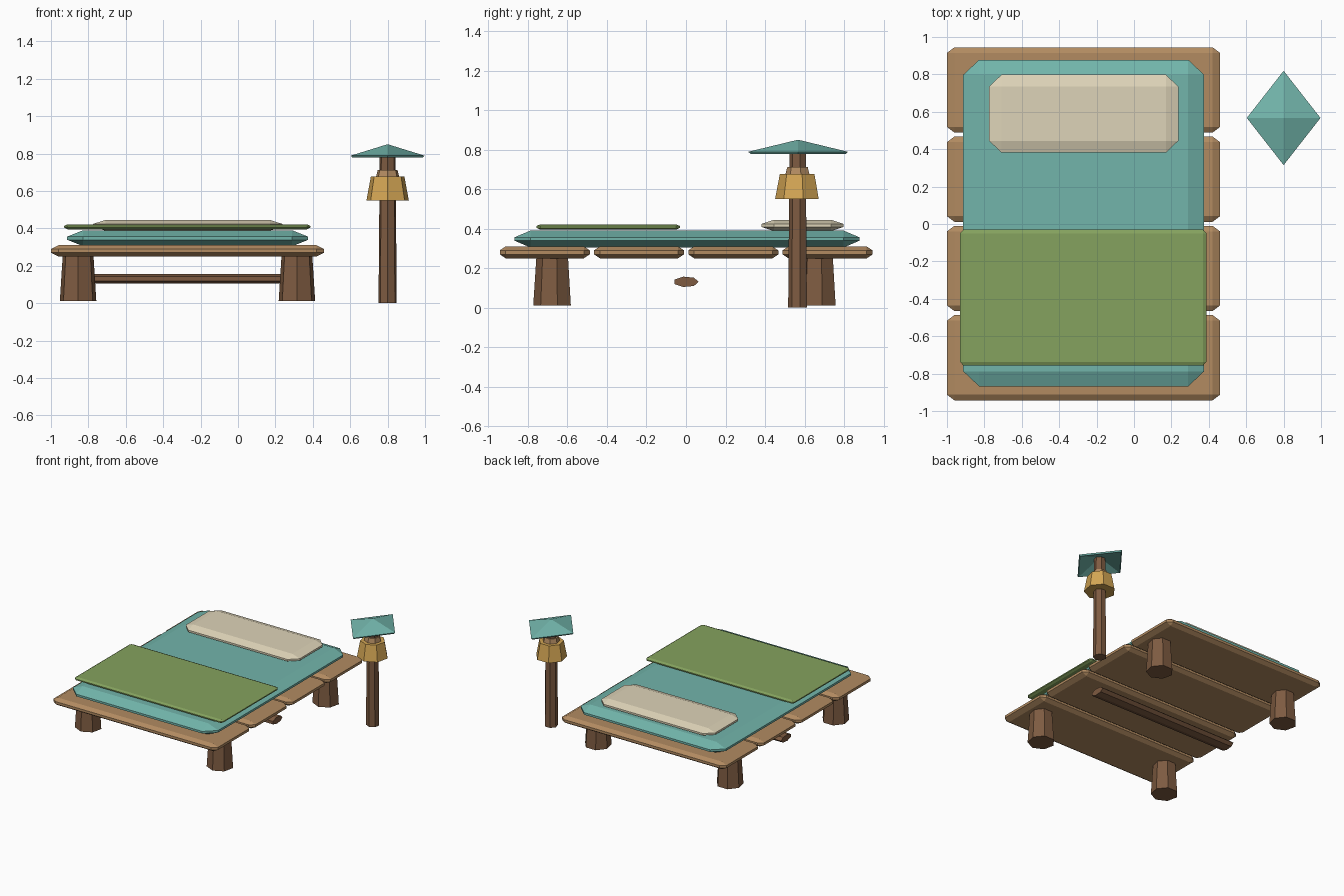
import bpy
import bmesh
import math
from mathutils import Matrix

default = bpy.data.objects.get("Cube")
if default:
    bpy.data.objects.remove(default)


def material(name, rgb):
    mat = bpy.data.materials.new(name)
    linear = [(c / 255 / 12.92) if c < 11 else ((c / 255 + 0.055) / 1.055) ** 2.4 for c in rgb]
    mat.use_nodes = True
    mat.diffuse_color = (*linear, 1)
    bsdf = next(n for n in mat.node_tree.nodes if n.type == "BSDF_PRINCIPLED")
    bsdf.inputs["Base Color"].default_value = (*linear, 1)
    return mat


plank_wood = material("light wood", (178, 139, 97))
dark_wood = material("dark wood", (126, 91, 65))
teal = material("teal cloth", (114, 181, 171))
green = material("green cloth", (133, 162, 94))
cream = material("cream cloth", (222, 212, 184))
amber = material("amber glass", (212, 166, 84))


def finish(name, bm, mat):
    bmesh.ops.recalc_face_normals(bm, faces=bm.faces)
    mesh = bpy.data.meshes.new(name)
    bm.to_mesh(mesh)
    bm.free()
    mesh.materials.append(mat)
    obj = bpy.data.objects.new(name, mesh)
    bpy.context.collection.objects.link(obj)
    return obj


def chamfer_box(name, low, high, cut, mat):
    """Box between two corners, with a separate chamfer depth on each axis."""
    centre = [(a + b) / 2 for a, b in zip(low, high)]
    half = [(b - a) / 2 for a, b in zip(low, high)]
    bm = bmesh.new()
    for sx in (-1, 1):
        for sy in (-1, 1):
            for sz in (-1, 1):
                for full in range(3):
                    bm.verts.new([
                        centre[i] + s * (half[i] - (0 if i == full else cut[i]))
                        for i, s in enumerate((sx, sy, sz))])
    bmesh.ops.convex_hull(bm, input=bm.verts)
    bmesh.ops.dissolve_limit(bm, angle_limit=0.01, verts=bm.verts, edges=bm.edges)
    return finish(name, bm, mat)


def tapered_post(name, x, y, z0, z1, r0, r1, mat):
    """Seven-sided post with one corner pointing to the front."""
    bm = bmesh.new()
    bmesh.ops.create_cone(bm, cap_ends=True, segments=7, radius1=r0, radius2=r1, depth=z1 - z0,
                          matrix=Matrix.Translation((x, y, (z0 + z1) / 2)) @ Matrix.Rotation(math.pi, 4, "Z"))
    return finish(name, bm, mat)


# Bed platform
for i in range(4):
    y = (i - 1.5) * 0.477 + 0.001
    chamfer_box(f"plank_{i + 1}", (-1, y - 0.228, 0.25), (0.46, y + 0.228, 0.31),
                (0.04, 0.03, 0.02), plank_wood)

# Legs
for side, x in (("right", -0.855), ("left", 0.315)):
    for end, y in (("front", -0.673), ("back", 0.667)):
        tapered_post(f"{end}_{side}_leg", x, y, 0.012, 0.26, 0.1, 0.084, dark_wood)

# Flattened stretcher under the bed
bm = bmesh.new()
bmesh.ops.create_cone(bm, cap_ends=True, segments=7, radius1=0.064, radius2=0.064, depth=1.24)
bmesh.ops.transform(bm, verts=bm.verts, matrix=Matrix.Translation((-0.27, 0, 0.131))
                    @ Matrix.Diagonal((1, 1, 0.42, 1)) @ Matrix.Rotation(math.pi / 2, 4, "Y"))
finish("stretcher", bm, dark_wood)

# Bedding
chamfer_box("mattress", (-0.913, -0.868, 0.305), (0.375, 0.878, 0.39), (0.085, 0.08, 0.034), teal)
chamfer_box("blanket", (-0.93, -0.757, 0.395), (0.387, -0.03, 0.422), (0.018, 0.02, 0.009), green)
chamfer_box("pillow", (-0.775, 0.382, 0.388), (0.237, 0.798, 0.445), (0.066, 0.063, 0.021), cream)

# Lamp post and lantern
LX, LY = 0.8, 0.567
tapered_post("lamp_post", LX, LY, 0, 0.82, 0.05, 0.043, dark_wood)
tapered_post("lantern", LX, LY, 0.55, 0.677, 0.116, 0.092, amber)
tapered_post("lantern_cap", LX, LY, 0.67, 0.713, 0.065, 0.054, plank_wood)

# Thin hollow pyramid roof
bm = bmesh.new()
outer, inner = [], []
for ring, scale, z in ((outer, 1, 0.789), (inner, 0.955, 0.778)):
    for i in range(4):
        a = i * math.pi / 2
        ring.append(bm.verts.new((LX + 0.197 * scale * math.cos(a), LY + 0.252 * scale * math.sin(a), z)))
top = bm.verts.new((LX, LY, 0.85))
under = bm.verts.new((LX, LY, 0.837))
for i in range(4):
    j = (i + 1) % 4
    bm.faces.new((outer[i], outer[j], top))
    bm.faces.new((inner[j], inner[i], under))
    bm.faces.new((outer[j], outer[i], inner[i], inner[j]))
finish("lamp_roof", bm, teal)
